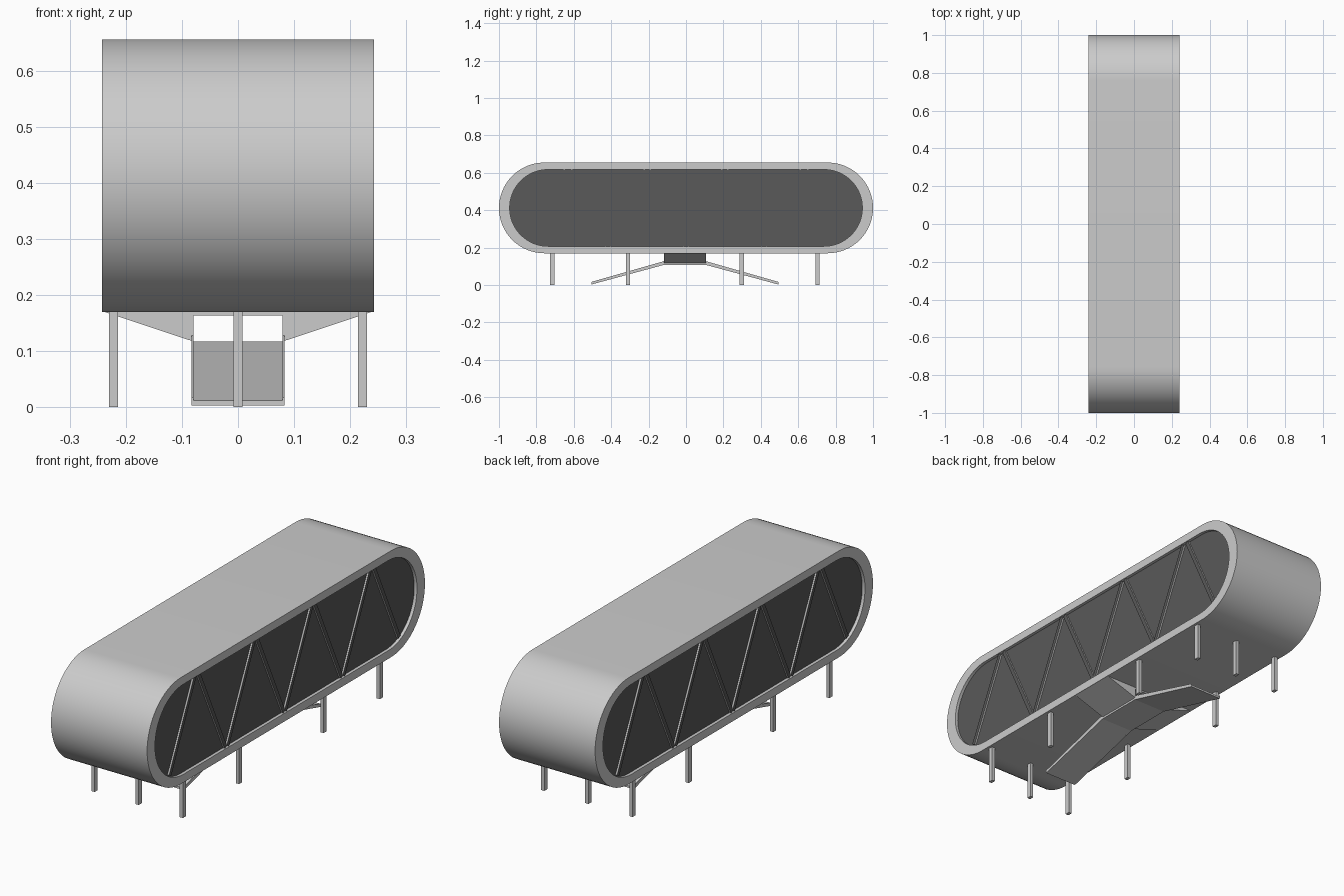
import bpy, bmesh, math
from mathutils import Vector

if "Cube" in bpy.data.objects:
    bpy.data.objects.remove(bpy.data.objects["Cube"])

CY = -0.006      # centre of the undercarriage along y
ZC = 0.4125      # mid height of the cabin

dark = bpy.data.materials.new("dark_glass")
dark.diffuse_color = (0.1, 0.1, 0.1, 1)
dark.use_nodes = True
dark.node_tree.nodes["Principled BSDF"].inputs["Base Color"].default_value = dark.diffuse_color


def finish(name, bm, mat=None, smooth=False):
    bmesh.ops.recalc_face_normals(bm, faces=bm.faces)
    me = bpy.data.meshes.new(name)
    bm.to_mesh(me)
    bm.free()
    ob = bpy.data.objects.new(name, me)
    bpy.context.collection.objects.link(ob)
    if mat:
        me.materials.append(mat)
    if smooth:
        bpy.ops.object.select_all(action='DESELECT')
        ob.select_set(True)
        bpy.context.view_layer.objects.active = ob
        bpy.ops.object.shade_smooth_by_angle(angle=math.radians(30))
    return ob


def prism(name, profile, lo, hi, axis='x', mat=None):
    """Extrude a (y,z) profile along x, or an (x,z) profile along y."""
    bm = bmesh.new()
    rings = [[bm.verts.new((t, a, z) if axis == 'x' else (a, t, z))
              for a, z in profile] for t in (lo, hi)]
    n = len(profile)
    for r in rings:
        bm.faces.new(r)
    for i in range(n):
        j = (i + 1) % n
        bm.faces.new((rings[0][i], rings[0][j], rings[1][j], rings[1][i]))
    return finish(name, bm, mat)


def box(name, x, y, z):
    return prism(name, [(y[0], z[0]), (y[1], z[0]), (y[1], z[1]), (y[0], z[1])], *x)


def stadium(half_len, r, n=32):
    pts = []
    for s in (1, -1):
        for i in range(n + 1):
            a = -math.pi / 2 + math.pi * i / n
            pts.append((s * (half_len - r + r * math.cos(a)), ZC + s * r * math.sin(a)))
    return pts


# Capsule-shaped cabin shell, open at both sides
W = 0.242
outer, inner = stadium(1.0, 0.2425), stadium(0.943, 0.205)
bm = bmesh.new()
loops = [[bm.verts.new((x, y, z)) for y, z in prof]
         for x, prof in ((-W, outer), (W, outer), (W, inner), (-W, inner))]
for k in range(4):
    a, b = loops[k], loops[(k + 1) % 4]
    for i in range(len(a)):
        j = (i + 1) % len(a)
        bm.faces.new((a[i], a[j], b[j], b[i]))
finish("cabin_shell", bm, smooth=True)

# Recessed dark window panes with zigzag struts on both sides
segments = []
for s in (-1, 1):
    segments += [((s * 0.005, 0.21), (s * 0.197, 0.616)),
                 ((s * 0.41, 0.21), (s * 0.218, 0.616)),
                 ((s * 0.425, 0.21), (s * 0.617, 0.616)),
                 ((s * 0.825, 0.234), (s * 0.645, 0.616))]
for side, label in ((1, "right"), (-1, "left")):
    prism("window_" + label, stadium(0.944, 0.206), side * 0.218, side * 0.228, mat=dark)
    for p, q in segments:
        p, q = Vector(p), Vector(q)
        d = (q - p).normalized()
        n = Vector((-d.y, d.x)) * 0.009
        strut = prism("window_strut_" + label, [p - n, p + n, q + n, q - n],
                      side * 0.226, side * 0.236)
        strut.data.materials.append(None)
        strut.data.materials.append(dark)
        for f in strut.data.polygons:
            if f.normal.x * side > 0.9:
                f.material_index = 1

# Support legs: three at each end row, two at each inner row
for dy, xs in ((0.709, (-0.222, 0, 0.222)), (0.304, (-0.222, 0.222))):
    for s in (-1, 1):
        for x in xs:
            y = CY + s * dy
            box("support_leg", (x - 0.008, x + 0.008), (y - 0.011, y + 0.011), (0, 0.176))

# Entrance landing with a ramp running down to front and back
top = [(-0.5, 0.012), (-0.112, 0.117), (0.112, 0.117), (0.5, 0.012)]
deck = [(CY + y, z) for y, z in top]
deck += [(CY + y, z - 0.009) for y, z in reversed(top)]
prism("ramp_deck", deck, -0.083, 0.083)
for s in (-1, 1):
    # Thin kerbs along the ramp edges
    for sx in (-1, 1):
        kerb = [(CY + s * 0.5, 0.003), (CY + s * 0.108, 0.109),
                (CY + s * 0.108, 0.129), (CY + s * 0.5, 0.017)]
        prism("ramp_kerb", kerb, sx * 0.079, sx * 0.083)
    # Sloped wedges joining the landing to the cabin
    wedge = [(s * 0.079, 0.117), (s * 0.24, 0.1705), (s * 0.079, 0.172)]
    prism("landing_wedge", wedge, CY - 0.112, CY + 0.112, axis='y')
# Ceiling plate over the landing
box("landing_ceiling", (-0.08, 0.08), (CY - 0.112, CY + 0.112), (0.163, 0.173))
